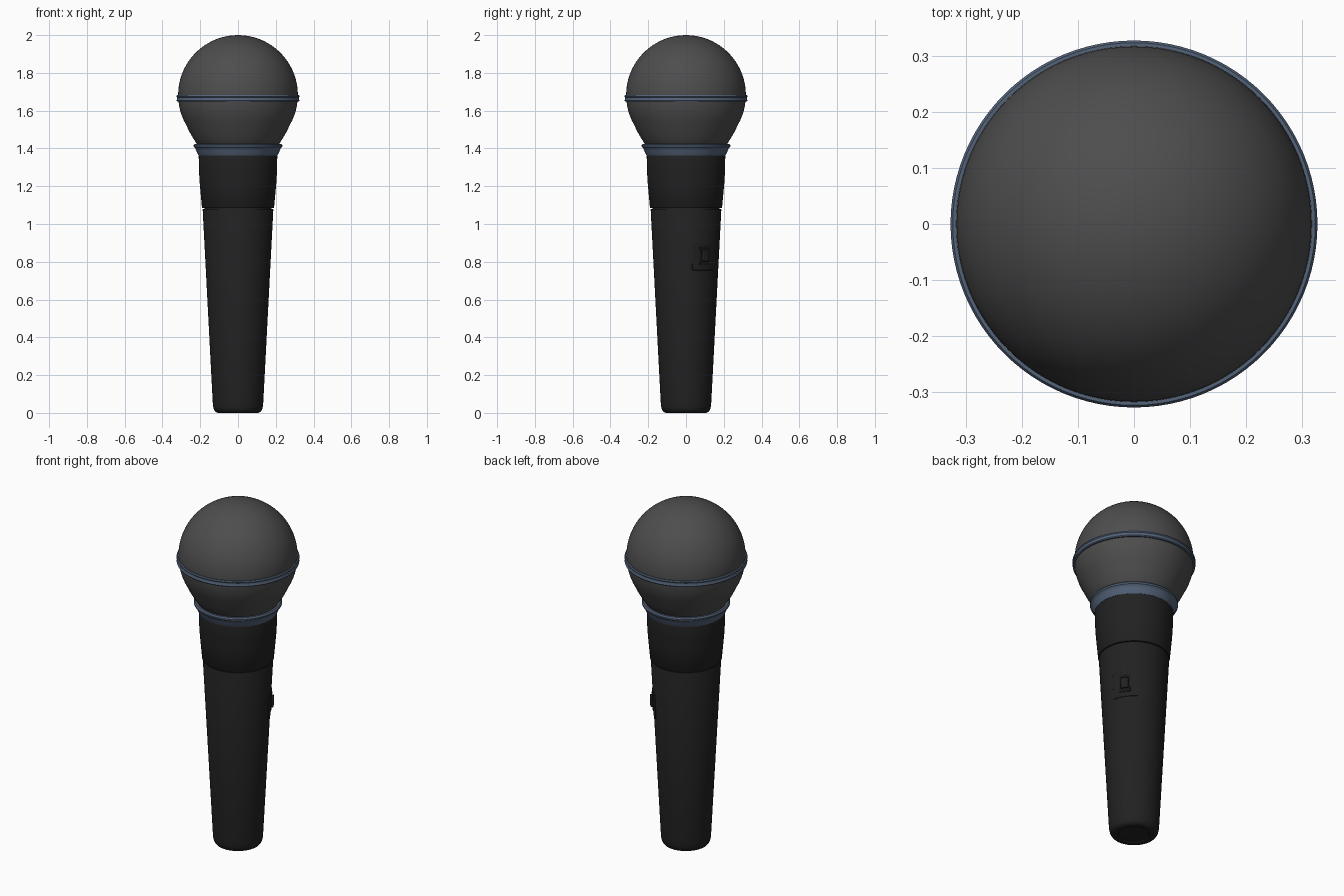
import bpy, bmesh, math
from mathutils import Vector

if "Cube" in bpy.data.objects:
    bpy.data.objects.remove(bpy.data.objects["Cube"])

SEG = 96


def material(name, rgb):
    m = bpy.data.materials.new(name)
    m.diffuse_color = (*rgb, 1)
    m.use_nodes = True
    m.node_tree.nodes["Principled BSDF"].inputs["Base Color"].default_value = m.diffuse_color
    return m


GRILLE = material("charcoal_grille", (0.075, 0.075, 0.075))
BLACK = material("black_body", (0.0155, 0.0155, 0.0155))
BLUE = material("slate_blue_trim", (0.088, 0.125, 0.19))
DARK = material("near_black_switch", (0.009, 0.009, 0.009))


def finish(bm, name, mat, angle=35):
    bmesh.ops.recalc_face_normals(bm, faces=bm.faces)
    me = bpy.data.meshes.new(name)
    bm.to_mesh(me)
    bm.free()
    me.materials.append(mat)
    ob = bpy.data.objects.new(name, me)
    bpy.context.collection.objects.link(ob)
    bpy.ops.object.select_all(action='DESELECT')
    ob.select_set(True)
    bpy.context.view_layer.objects.active = ob
    bpy.ops.object.shade_smooth_by_angle(angle=math.radians(angle))
    return ob


def lathe(name, profile, mat, closed=False):
    """Spin (radius, z) points round the z axis; radius 0 makes a pole."""
    bm = bmesh.new()
    rings = []
    for r, z in profile:
        if r < 1e-6:
            rings.append([bm.verts.new((0, 0, z))])
        else:
            rings.append([bm.verts.new((r * math.cos(2 * math.pi * i / SEG),
                                        r * math.sin(2 * math.pi * i / SEG), z))
                          for i in range(SEG)])
    pairs = list(zip(rings, rings[1:]))
    if closed:
        pairs.append((rings[-1], rings[0]))
    for a, b in pairs:
        for i in range(SEG):
            j = (i + 1) % SEG
            if len(a) == 1:
                bm.faces.new((a[0], b[j], b[i]))
            elif len(b) == 1:
                bm.faces.new((a[i], a[j], b[0]))
            else:
                bm.faces.new((a[i], a[j], b[j], b[i]))
    return finish(bm, name, mat)


# Grille ball: round above, slightly conical towards the collar
R, CZ = 0.317, 1.683
ball = [(R * math.sin(math.radians(a)), CZ + R * math.cos(math.radians(a)))
        for a in range(0, 121, 5)]
ball += [(0.257, 1.488), (0.235, 1.45), (0.212, 1.415), (0.19, 1.395), (0, 1.395)]
lathe("grille_ball", ball, GRILLE)

# Band around the ball
lathe("grille_band", [(0.308, 1.648), (0.323, 1.648), (0.326, 1.653), (0.323, 1.659),
                      (0.323, 1.671), (0.327, 1.676), (0.323, 1.682), (0.308, 1.682)],
      BLUE, closed=True)

# Collar under the ball
lathe("collar", [(0.195, 1.362), (0.209, 1.362), (0.214, 1.372), (0.221, 1.388),
                 (0.226, 1.402), (0.234, 1.408), (0.235, 1.417), (0.229, 1.424),
                 (0.195, 1.424)], BLUE, closed=True)

# Upper handle section
lathe("upper_handle", [(0, 1.37), (0.206, 1.37), (0.208, 1.36), (0.207, 1.29), (0.203, 1.22),
                       (0.191, 1.088), (0.188, 1.084), (0.178, 1.084), (0, 1.084)], BLACK)

# Main tapered handle with rounded foot
lathe("handle", [(0, 1.09), (0.178, 1.09), (0.178, 1.08), (0.185, 1.08), (0.187, 1.075),
                 (0.134, 0.06), (0.132, 0.035), (0.128, 0.018), (0.12, 0.006),
                 (0.108, 0.0), (0.085, 0.0), (0.08, 0.006), (0, 0.006)], BLACK)


# Switch parts follow the handle's curved surface
def handle_radius(z):
    return 0.134 + (z - 0.06) * (0.187 - 0.134) / (1.075 - 0.06)


SWITCH_ANGLE = math.radians(34)


def curved_block(name, width, z0, z1, inner, outer, mat, bevel, steps=8):
    bm = bmesh.new()
    sections = []
    for i in range(steps + 1):
        s = (i / steps - 0.5) * width
        ring = []
        for z, off in ((z0, inner), (z0, outer), (z1, outer), (z1, inner)):
            r = handle_radius(z) + off
            a = SWITCH_ANGLE + s / 0.175
            ring.append(bm.verts.new((r * math.cos(a), r * math.sin(a), z)))
        sections.append(ring)
    for a, b in zip(sections, sections[1:]):
        for k in range(4):
            n = (k + 1) % 4
            bm.faces.new((a[k], a[n], b[n], b[k]))
    bm.faces.new(sections[0])
    bm.faces.new(sections[-1][::-1])
    ob = finish(bm, name, mat)
    mod = ob.modifiers.new("rounded_edges", 'BEVEL')
    mod.width = bevel
    mod.segments = 2
    mod.limit_method = 'ANGLE'
    mod.angle_limit = math.radians(40)
    return ob


curved_block("switch_plate", 0.14, 0.755, 0.90, -0.006, 0.003, BLACK, 0.001)
curved_block("switch_surround", 0.058, 0.782, 0.882, -0.002, 0.0055, DARK, 0.001)
curved_block("switch_button", 0.04, 0.802, 0.862, -0.002, 0.017, BLACK, 0.005)
